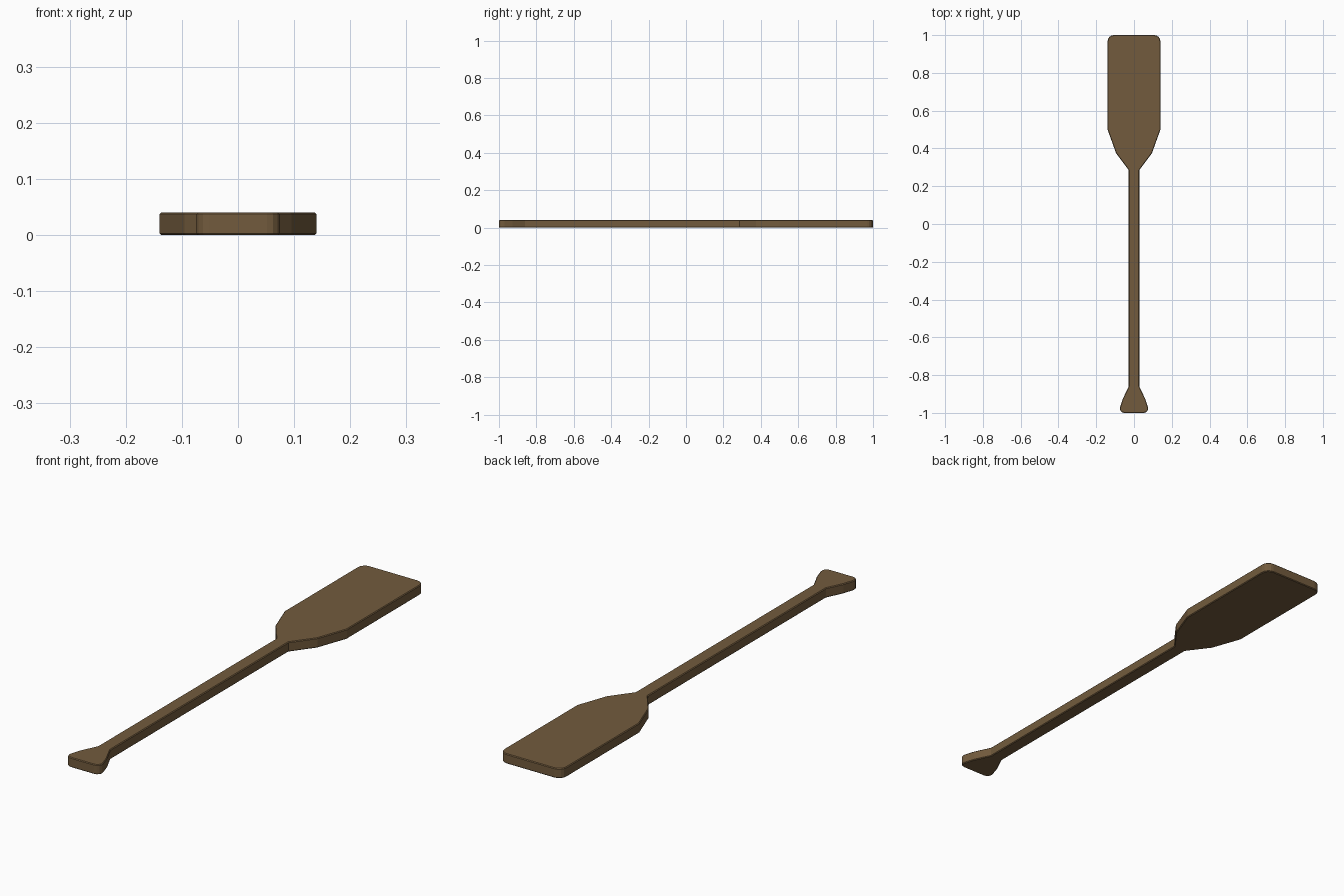
import bpy, bmesh
from math import sin, cos, pi

if "Cube" in bpy.data.objects:
    bpy.data.objects.remove(bpy.data.objects["Cube"])

THICKNESS = 0.04


def corner(cx, cy, r, start, end, steps=4):
    """Points of a rounded corner between two angles."""
    return [(cx + r * cos(start + (end - start) * i / steps),
             cy + r * sin(start + (end - start) * i / steps))
            for i in range(steps + 1)]


# Right half of the outline, from grip end to blade tip
half = corner(0.052, -0.977, 0.023, -pi / 2, 0.3)       # grip corner
half += [(0.06, -0.927), (0.028, -0.86),                # grip flare
         (0.028, 0.285),                                # shaft
         (0.095, 0.375), (0.14, 0.50)]                  # blade shoulder
half += corner(0.107, 0.967, 0.033, 0, pi / 2)          # blade corner
outline = half + [(-x, y) for x, y in reversed(half)]

# Extrude the outline into a flat slab
bm = bmesh.new()
base = bm.faces.new([bm.verts.new((x, y, 0)) for x, y in outline])
ext = bmesh.ops.extrude_face_region(bm, geom=[base])
for v in ext["geom"]:
    if isinstance(v, bmesh.types.BMVert):
        v.co.z = THICKNESS
bmesh.ops.recalc_face_normals(bm, faces=bm.faces)

# Soften the upper and lower rims
rims = [e for e in bm.edges if abs(e.verts[0].co.z - e.verts[1].co.z) < 1e-6]
bmesh.ops.bevel(bm, geom=rims, offset=0.003, segments=1, affect='EDGES')

mesh = bpy.data.meshes.new("paddle")
bm.to_mesh(mesh)
bm.free()
paddle = bpy.data.objects.new("paddle", mesh)
bpy.context.collection.objects.link(paddle)

# Brown wood
wood = bpy.data.materials.new("wood")
wood.diffuse_color = (0.17, 0.105, 0.047, 1)
wood.use_nodes = True
wood.node_tree.nodes["Principled BSDF"].inputs["Base Color"].default_value = wood.diffuse_color
mesh.materials.append(wood)
